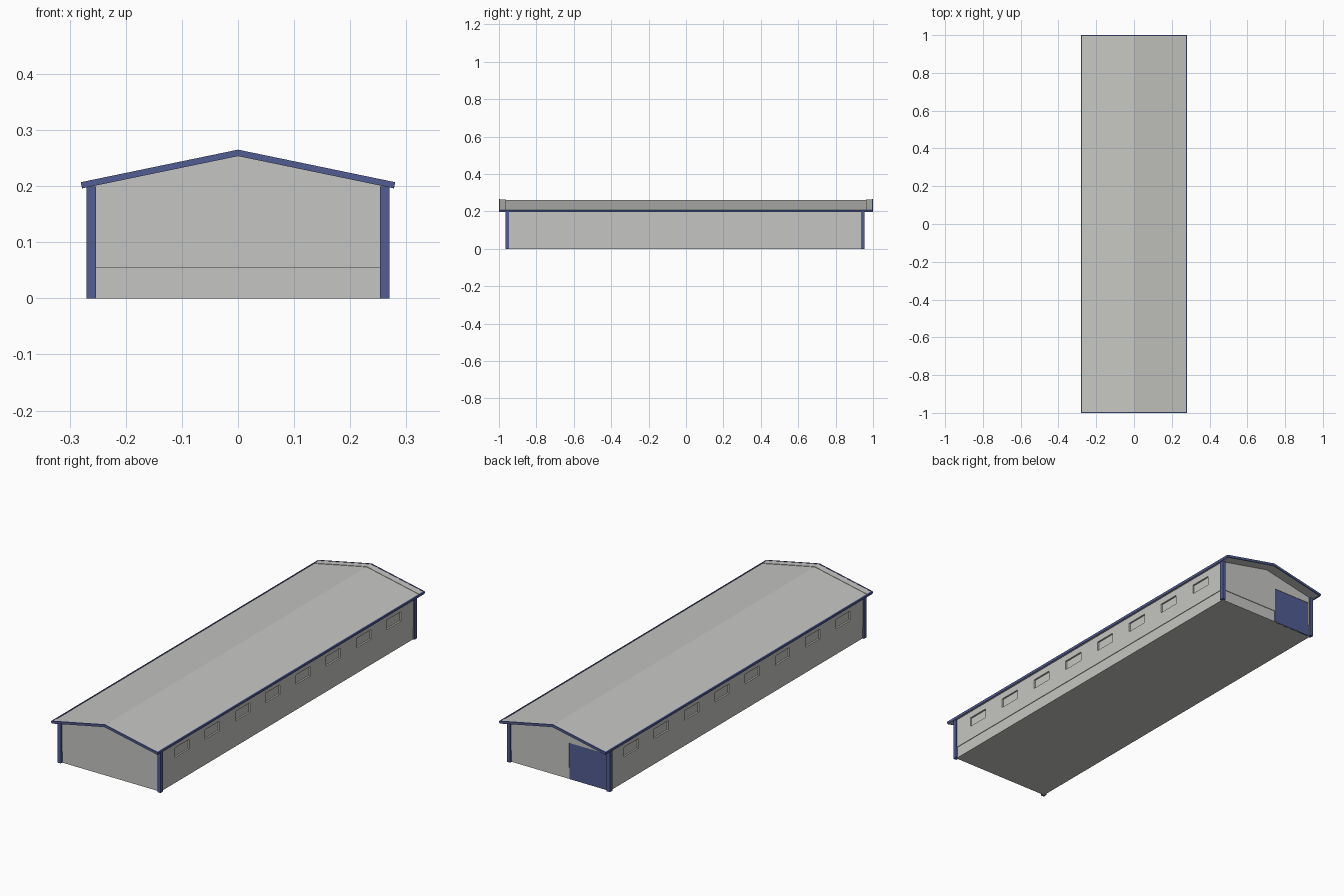
import bpy
import bmesh

if "Cube" in bpy.data.objects:
    bpy.data.objects.remove(bpy.data.objects["Cube"], do_unlink=True)


def material(name, color):
    mat = bpy.data.materials.new(name)
    mat.use_nodes = True
    mat.diffuse_color = color
    mat.node_tree.nodes["Principled BSDF"].inputs["Base Color"].default_value = color
    return mat


GREY = material("light grey panel", (0.56, 0.56, 0.54, 1))
BLUE = material("blue trim", (0.085, 0.11, 0.29, 1))

SLOPE = 0.207
EAVE = 0.28            # roof half width
RIDGE = 0.265
FRONT, BACK = -0.957, 0.947


def extrude(name, profile, y0, y1, mat):
    """Extrude an (x, z) outline along y."""
    bm = bmesh.new()
    face = bm.faces.new([bm.verts.new((x, y0, z)) for x, z in profile])
    new = bmesh.ops.extrude_face_region(bm, geom=[face])["geom"]
    moved = [v for v in new if isinstance(v, bmesh.types.BMVert)]
    bmesh.ops.translate(bm, verts=moved, vec=(0, y1 - y0, 0))
    bmesh.ops.recalc_face_normals(bm, faces=bm.faces)
    mesh = bpy.data.meshes.new(name)
    bm.to_mesh(mesh)
    bm.free()
    obj = bpy.data.objects.new(name, mesh)
    bpy.context.collection.objects.link(obj)
    mesh.materials.append(mat)
    return obj


def box(name, x0, x1, y0, y1, z0, z1, mat):
    return extrude(name, [(x0, z0), (x1, z0), (x1, z1), (x0, z1)], y0, y1, mat)


def slope_z(x, top):
    return top - SLOPE * abs(x)


def roof_band(name, half, top, thick, y0, y1, mat):
    outline = [(x, slope_z(x, top)) for x in (-half, 0, half)]
    inner = half - thick * SLOPE
    outline += [(x, slope_z(x, top - thick)) for x in (inner, 0, -inner)]
    return extrude(name, outline, y0, y1, mat)


def cut(target, cutter):
    cutter.hide_render = True
    cutter.hide_set(True)
    mod = target.modifiers.new(cutter.name, 'BOOLEAN')
    mod.operation = 'DIFFERENCE'
    mod.solver = 'EXACT'
    mod.object = cutter


# Plinth, set slightly behind the panels above it
PLINTH, HALF, STEP = 0.055, 0.265, 0.003
box("plinth", STEP - HALF, HALF - STEP, FRONT + STEP, BACK - STEP, 0, PLINTH, GREY)

# Upper walls with gables
top = RIDGE - 0.011
walls = extrude("upper_walls", [(-HALF, PLINTH), (HALF, PLINTH), (HALF, slope_z(HALF, top)),
                                (0, top), (-HALF, slope_z(HALF, top))], FRONT, BACK, GREY)

# Recessed windows, eight on each long side
COUNT, SPACING, RECESS = 8, 0.2265, 0.008
for i in range(COUNT):
    y = (i - (COUNT - 1) / 2) * SPACING - 0.004
    cut(walls, box(f"window_cutter_{i + 1}", -0.3, 0.3, y - 0.054, y + 0.054, 0.123, 0.168, GREY))
core = HALF - RECESS
box("window_panes", -core, core, FRONT + 0.02, BACK - 0.02, 0.1, 0.18, GREY)

# Large door in the back wall
cut(walls, box("door_cutter", -0.247, -0.05, BACK - 0.004, BACK + 0.05, PLINTH - 0.02, 0.172, GREY))
box("back_door", -0.247, -0.05, BACK - 0.01, BACK - 0.002, 0, 0.172, BLUE)

# Corner posts
for side, sx in (("left", 1), ("right", -1)):
    x0, x1 = sorted((sx * 0.253, sx * 0.27))
    for end, y in (("front", FRONT - 0.008), ("back", BACK - 0.011)):
        box(f"{end}_{side}_post", x0, x1, y, y + 0.019, 0, slope_z(HALF, top), BLUE)

# Roof sheet and raised end overhangs
inner = EAVE - 0.006
roof_band("roof_sheet", inner, RIDGE - 0.003, 0.008, -0.963, 0.963, GREY)
for end, s in (("front", -1), ("back", 1)):
    y0, y1 = sorted((s * 0.963, s * 0.994))
    roof_band(f"{end}_roof_overhang", inner, RIDGE - 0.001, 0.010, y0, y1, GREY)
    y0, y1 = sorted((s * 0.994, s))
    roof_band(f"{end}_gable_trim", EAVE, RIDGE, 0.0115, y0, y1, BLUE)

# Eave trims
for side, s in (("left", 1), ("right", -1)):
    profile = [(s * inner, slope_z(inner, RIDGE)), (s * EAVE, slope_z(EAVE, RIDGE)),
               (s * (EAVE - 0.002), slope_z(EAVE, RIDGE - 0.0115)),
               (s * inner, slope_z(inner, RIDGE - 0.0115))]
    extrude(f"{side}_eave_trim", profile, -0.994, 0.994, BLUE)
